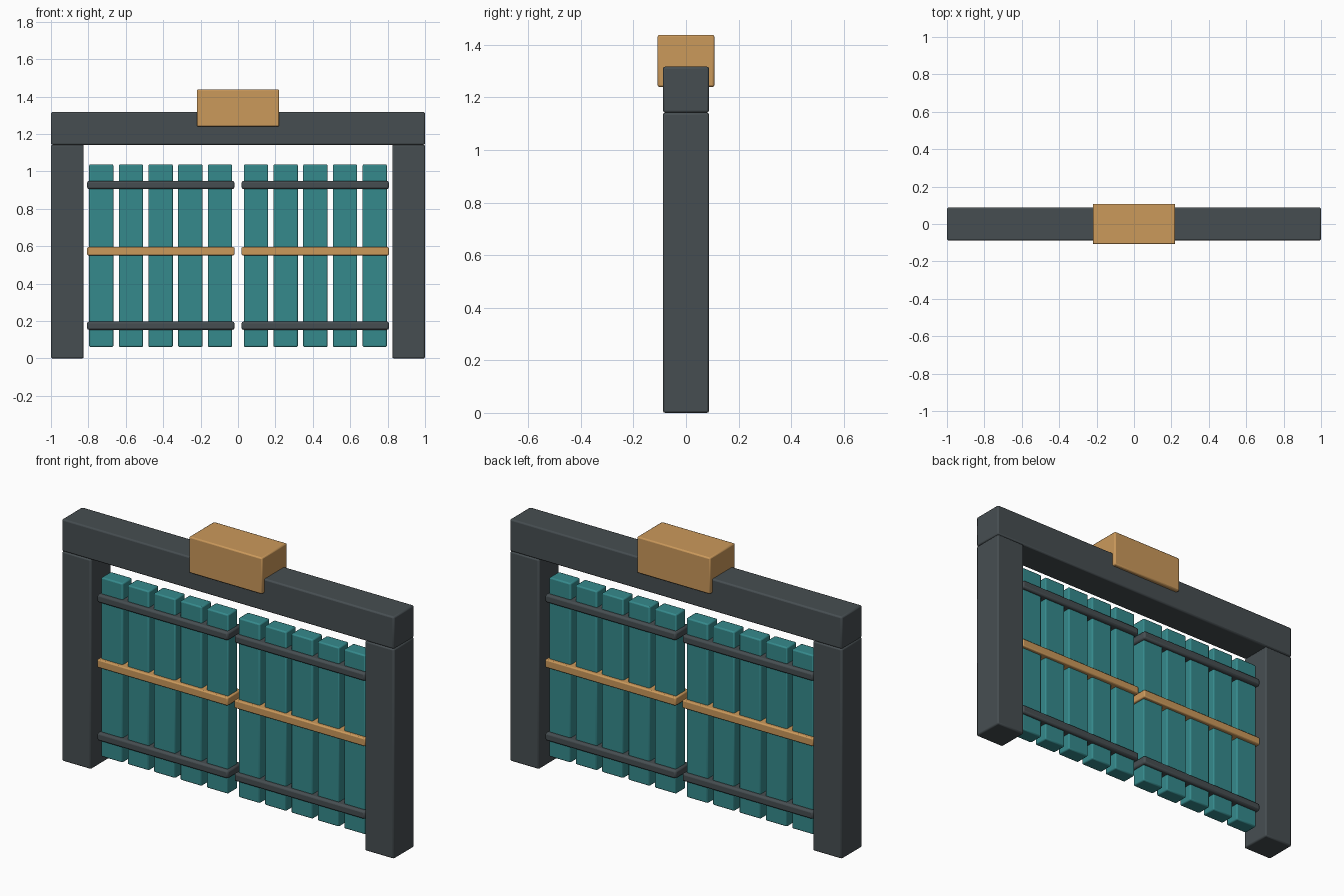
import bpy

if "Cube" in bpy.data.objects:
    bpy.data.objects.remove(bpy.data.objects["Cube"])


def material(name, rgb):
    m = bpy.data.materials.new(name)
    m.diffuse_color = (*rgb, 1)
    m.use_nodes = True
    m.node_tree.nodes["Principled BSDF"].inputs["Base Color"].default_value = m.diffuse_color
    return m


slate = material("dark slate", (0.062, 0.076, 0.083))
teal = material("teal paint", (0.036, 0.255, 0.265))
amber = material("amber wood", (0.60, 0.32, 0.105))


def box(name, x, y, z, mat, bevel):
    """Bevelled box from (min, max) ranges on each axis."""
    bpy.ops.mesh.primitive_cube_add(
        size=1, location=[(a + b) / 2 for a, b in (x, y, z)])
    ob = bpy.context.object
    ob.name = name
    ob.scale = [b - a for a, b in (x, y, z)]
    bpy.ops.object.transform_apply(location=False, rotation=False, scale=True)
    ob.data.materials.append(mat)
    mod = ob.modifiers.new("soft edges", 'BEVEL')
    mod.width = bevel
    mod.segments = 2
    bpy.ops.object.shade_smooth_by_angle()
    return ob


def span(side, a, b):
    """Mirror an x range to the given side."""
    return tuple(sorted((side * a, side * b)))


# Frame: lintel and centre block
D = 0.0875
box("lintel", (-1, 1), (-D, D), (1.142, 1.317), slate, 0.008)
box("centre_block", (-0.22, 0.22), (-0.108, 0.108), (1.24, 1.438), amber, 0.007)

for side, label in ((-1, "left"), (1, "right")):
    # Upright post
    box(f"{label}_post", span(side, 0.825, 1), (-D, D), (0, 1.142), slate, 0.008)

    # Gate leaf: five slats
    for i in range(5):
        x = 0.031 + i * 0.1588
        box(f"{label}_slat_{i + 1}", span(side, x, x + 0.13),
            (-0.042, 0.042), (0.061, 1.037), teal, 0.007)

    # Gate leaf: rails running through the slats
    for part, z, h, mat in (("lower_rail", 0.175, 0.044, slate),
                            ("middle_rail", 0.573, 0.044, amber),
                            ("upper_rail", 0.927, 0.044, slate)):
        box(f"{label}_{part}", span(side, 0.019, 0.807), (-0.062, 0.062),
            (z - h / 2, z + h / 2), mat, 0.01 if mat is slate else 0.006)
